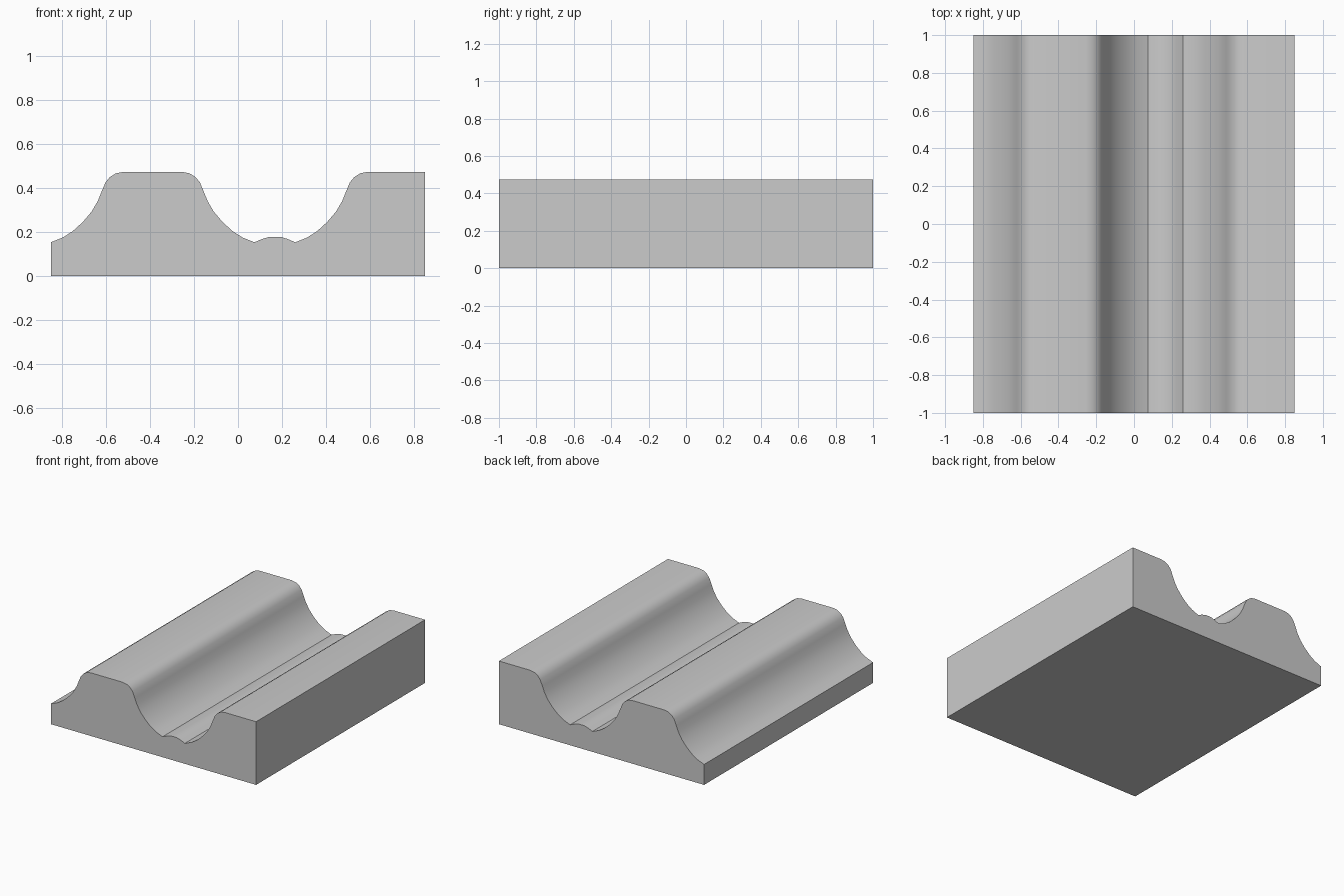
import bpy
import bmesh
import math

if "Cube" in bpy.data.objects:
    bpy.data.objects.remove(bpy.data.objects["Cube"])

# One bank of the channel: (distance from the trough, height)
BANK = [(0, .153), (.055, .175), (.10, .204), (.145, .245), (.185, .292),
        (.213, .34), (.23, .382), (.248, .425), (.268, .449), (.295, .466), (.33, .473)]


def bank(start, direction):
    return [(start + direction * d, z) for d, z in BANK]


# Cross-section: left bank, ridge, channel with a low central hump, right bank
hump = [(.11, .168), (.143, .178), (.193, .178), (.225, .168)]
profile = bank(-.85, 1) + bank(.075, -1)[::-1] + hump + bank(.26, 1)
profile += [(.85, .473), (.85, 0), (-.85, 0)]

# Extrude the cross-section along the whole length
bm = bmesh.new()
section = bm.faces.new([bm.verts.new((x, -1, z)) for x, z in profile])
result = bmesh.ops.extrude_face_region(bm, geom=[section], use_keep_orig=True)
moved = [v for v in result["geom"] if isinstance(v, bmesh.types.BMVert)]
bmesh.ops.translate(bm, verts=moved, vec=(0, 2, 0))
bmesh.ops.recalc_face_normals(bm, faces=bm.faces)
mesh = bpy.data.meshes.new("channel_block")
bm.to_mesh(mesh)
bm.free()

block = bpy.data.objects.new("channel_block", mesh)
bpy.context.collection.objects.link(block)

grey = bpy.data.materials.new("light grey")
grey.diffuse_color = (.6, .6, .6, 1)
grey.use_nodes = True
grey.node_tree.nodes["Principled BSDF"].inputs["Base Color"].default_value = grey.diffuse_color
mesh.materials.append(grey)

# Smooth banks with crisp trough lines and outer edges
bpy.context.view_layer.objects.active = block
block.select_set(True)
bpy.ops.object.shade_smooth_by_angle(angle=math.radians(30))
